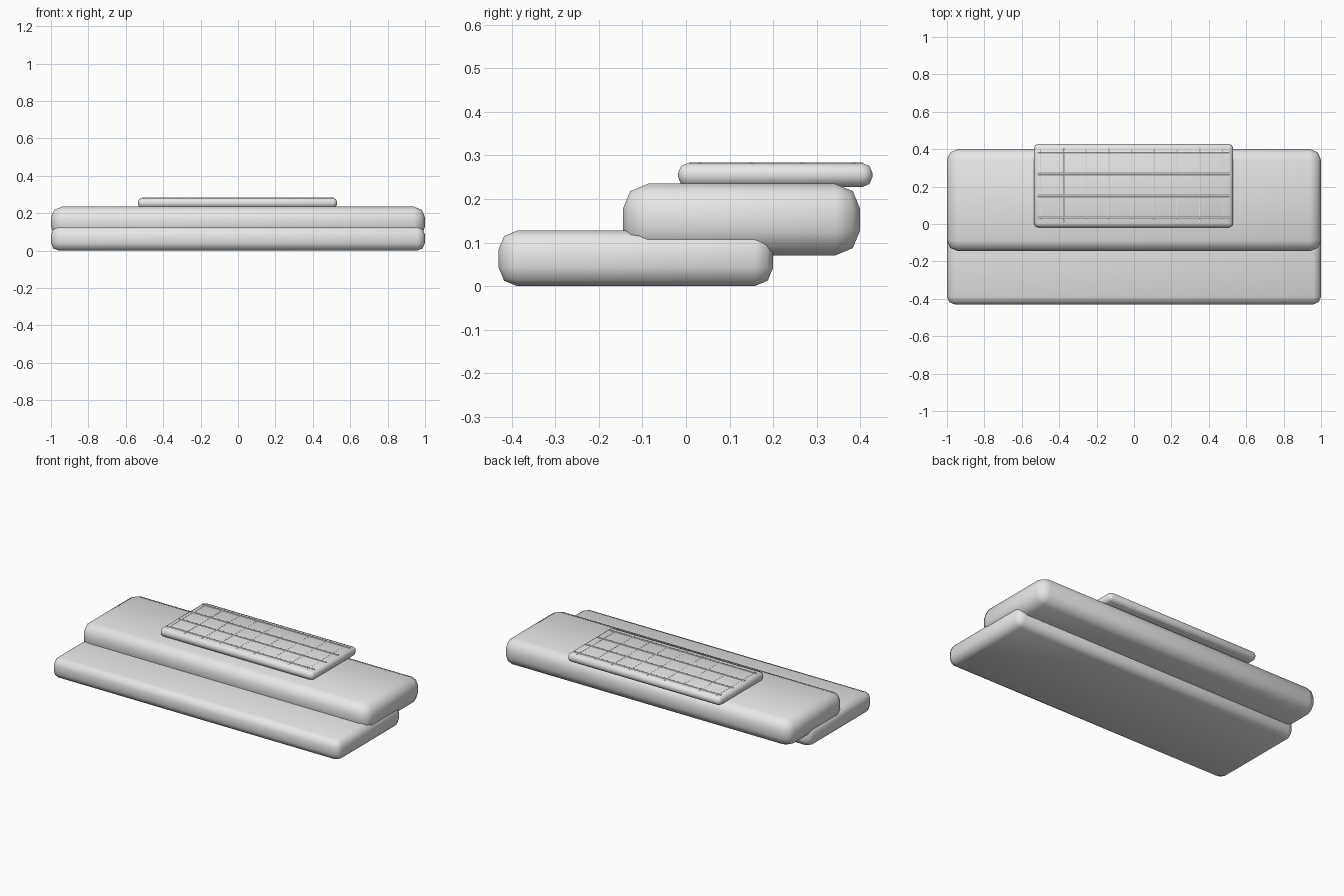
import bpy
import math

cube = bpy.data.objects.get("Cube")
if cube:
    bpy.data.objects.remove(cube, do_unlink=True)

grey = bpy.data.materials.new("light_grey")
grey.use_nodes = True
grey.diffuse_color = (0.8, 0.8, 0.8, 1)
grey.node_tree.nodes["Principled BSDF"].inputs["Base Color"].default_value = (0.8, 0.8, 0.8, 1)


def finish(obj, name):
    obj.name = name
    obj.data.name = name
    obj.data.materials.append(grey)
    bpy.ops.object.shade_smooth_by_angle(angle=math.radians(50))


def slab(name, low, high, radius):
    """Rounded box between two opposite corners."""
    centre = [(a + b) / 2 for a, b in zip(low, high)]
    bpy.ops.mesh.primitive_cube_add(size=1, location=centre)
    obj = bpy.context.object
    obj.scale = [b - a for a, b in zip(low, high)]
    bpy.ops.object.transform_apply(location=False, rotation=False, scale=True)
    bevel = obj.modifiers.new("rounded_edges", 'BEVEL')
    bevel.width = radius
    bevel.segments = 2
    bpy.ops.object.modifier_apply(modifier=bevel.name)
    finish(obj, name)


def rod(name, centre, length, rotation):
    """Thin round bar, half sunk into the panel."""
    bpy.ops.mesh.primitive_cylinder_add(vertices=8, radius=0.006, depth=length,
                                        location=centre, rotation=rotation)
    finish(bpy.context.object, name)


# Stepped slabs and the raised panel
slab("lower_step", (-1, -0.43, 0), (1, 0.20, 0.127), 0.042)
slab("upper_step", (-1, -0.145, 0.07), (1, 0.40, 0.235), 0.058)
slab("panel", (-0.535, -0.018, 0.228), (0.53, 0.428, 0.282), 0.022)

# Grid of bars on the panel
for i in range(9):
    rod(f"cross_bar_{i + 1}", (-0.5 + i * 0.1216, 0.207, 0.2775), 0.40,
        (math.pi / 2, 0, 0))
for i in range(4):
    rod(f"long_bar_{i + 1}", (-0.002, 0.032 + i * 0.1177, 0.2795), 1.025,
        (0, math.pi / 2, 0))
